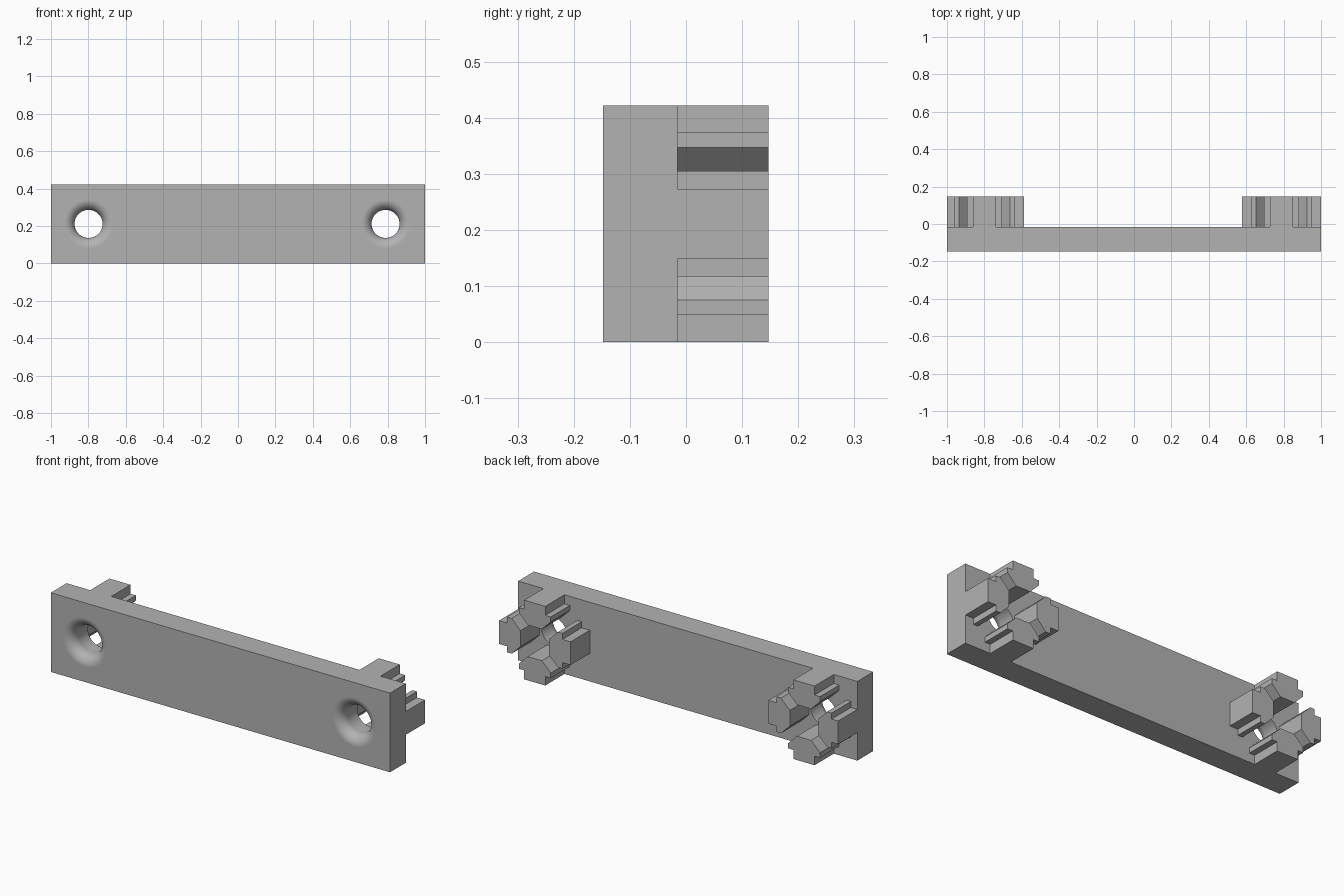
import bpy, bmesh, math
from mathutils import Matrix

default = bpy.data.objects.get("Cube")
if default:
    bpy.data.objects.remove(default)

grey = bpy.data.materials.new("plain grey")
grey.use_nodes = True
grey.diffuse_color = (0.45, 0.45, 0.45, 1)
grey.node_tree.nodes["Principled BSDF"].inputs["Base Color"].default_value = (0.45, 0.45, 0.45, 1)

HEIGHT, FRONT, FACE, BACK = 0.422, -0.148, -0.015, 0.147
MID = HEIGHT / 2
CENTRES = {"right": -0.799, "left": 0.789}
HOLE, FILLET = 0.075, 0.055


def make(name, bm):
    bmesh.ops.recalc_face_normals(bm, faces=bm.faces)
    mesh = bpy.data.meshes.new(name)
    bm.to_mesh(mesh)
    bm.free()
    obj = bpy.data.objects.new(name, mesh)
    bpy.context.collection.objects.link(obj)
    mesh.materials.append(grey)
    return obj


def hole_cutter(name, cx):
    # Straight bore that flares through a rounded rim at the front
    bm = bmesh.new()
    profile = [(0, FRONT - 0.05), (HOLE + FILLET, FRONT - 0.05)]
    for i in range(11):
        a = math.pi / 2 * i / 10
        profile.append((HOLE + FILLET * (1 - math.sin(a)), FRONT + FILLET * (1 - math.cos(a))))
    profile += [(HOLE, FACE + 0.05), (0, FACE + 0.05)]
    verts = [bm.verts.new((cx + r, y, MID)) for r, y in profile]
    edges = [bm.edges.new(pair) for pair in zip(verts, verts[1:])]
    bmesh.ops.spin(bm, geom=verts + edges, cent=(cx, 0, MID), axis=(0, 1, 0),
                   angle=math.tau, steps=48)
    bmesh.ops.remove_doubles(bm, verts=bm.verts, dist=0.0001)
    obj = make(name, bm)
    obj.hide_render = True
    obj.hide_set(True)
    return obj


# Long mounting plate
bm = bmesh.new()
bmesh.ops.create_cube(bm, size=1, matrix=Matrix.Translation((0, (FRONT + FACE) / 2, MID))
                      @ Matrix.Diagonal((2, FACE - FRONT, HEIGHT, 1)))
plate = make("mounting_plate", bm)
cutters = []
for side, cx in CENTRES.items():
    cutter = hole_cutter(side + "_hole_cutter", cx)
    cutters.append(cutter)
    mod = plate.modifiers.new("hole", 'BOOLEAN')
    mod.object, mod.solver = cutter, 'EXACT'
bpy.ops.object.select_all(action='DESELECT')
bpy.context.view_layer.objects.active = plate
plate.select_set(True)
for mod in list(plate.modifiers):
    bpy.ops.object.modifier_apply(modifier=mod.name)
for cutter in cutters:
    bpy.data.objects.remove(cutter)
bpy.ops.object.shade_smooth_by_angle(angle=math.radians(30))
plate.modifiers.new("even shading", 'WEIGHTED_NORMAL').keep_sharp = True

# Four slot lugs around each hole: stem, wings and tapered inner end
half = [(0.062, 0.211), (0.062, 0.163), (0.094, 0.163), (0.094, 0.136), (0.042, 0.084)]
outline = half + [(-w, r) for w, r in reversed(half)]
for side, cx in CENTRES.items():
    for i, place in enumerate(("upper", "outer_or_inner_a", "lower", "outer_or_inner_b")):
        place = place if i % 2 == 0 else ("inner" if (i == 1) == (cx < 0) else "outer")
        turn = Matrix.Translation((cx, 0, MID)) @ Matrix.Rotation(i * math.pi / 2, 4, 'Y')
        bm = bmesh.new()
        face = bm.faces.new([bm.verts.new((w, FACE, r)) for w, r in outline])
        move = bmesh.ops.extrude_face_region(bm, geom=[face])["geom"]
        bmesh.ops.translate(bm, vec=(0, BACK - FACE, 0),
                            verts=[v for v in move if isinstance(v, bmesh.types.BMVert)])
        bm.transform(turn)
        # Keep the tips flush with the plate ends
        for v in bm.verts:
            v.co.x = max(-1, min(1, v.co.x))
        make(f"{side}_{place}_lug", bm)
